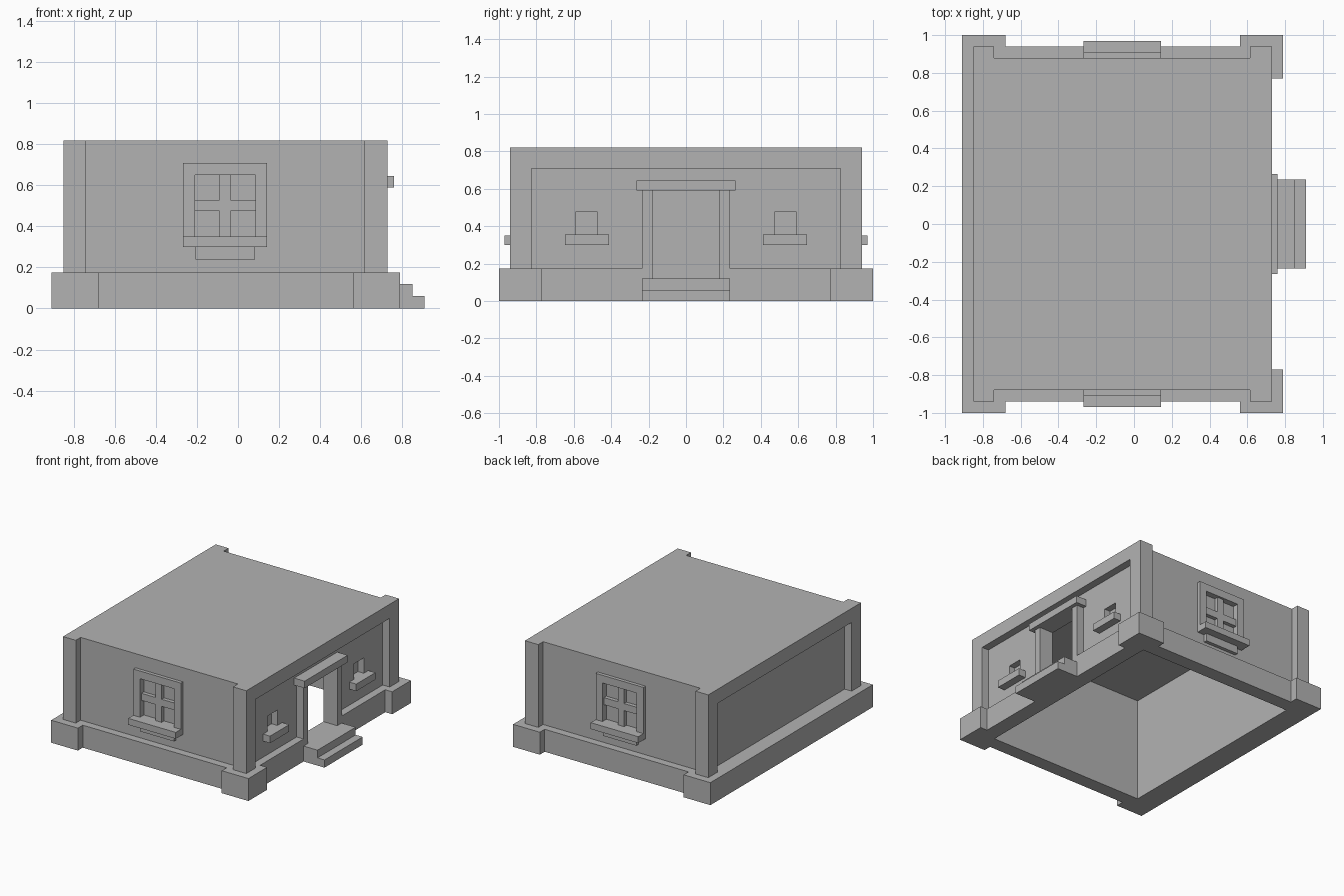
import bpy, bmesh
from mathutils import Vector

if "Cube" in bpy.data.objects:
    bpy.data.objects.remove(bpy.data.objects["Cube"])

grey = bpy.data.materials.new("stone grey")
grey.diffuse_color = (0.45, 0.45, 0.45, 1)
grey.use_nodes = True
grey.node_tree.nodes["Principled BSDF"].inputs["Base Color"].default_value = grey.diffuse_color


def prism(name, pts, lo, hi, axis="z"):
    """Extrude a flat outline: xy points along z, or xz points along y."""
    place = (lambda a, b, h: (a, b, h)) if axis == "z" else (lambda a, b, h: (a, h, b))
    bm = bmesh.new()
    face = bm.faces.new([bm.verts.new(place(a, b, lo)) for a, b in pts])
    ext = bmesh.ops.extrude_face_region(bm, geom=[face])["geom"]
    step = Vector(place(0, 0, hi - lo))
    bmesh.ops.translate(bm, vec=step, verts=[g for g in ext if isinstance(g, bmesh.types.BMVert)])
    bmesh.ops.recalc_face_normals(bm, faces=bm.faces)
    mesh = bpy.data.meshes.new(name)
    bm.to_mesh(mesh)
    bm.free()
    mesh.materials.append(grey)
    ob = bpy.data.objects.new(name, mesh)
    bpy.context.collection.objects.link(ob)
    return ob


def box(name, x, y, z):
    (x0, x1), (y0, y1) = sorted(x), sorted(y)
    return prism(name, [(x0, y0), (x1, y0), (x1, y1), (x0, y1)], z[0], z[1])


def cut(ob, *ranges):
    """Subtract a box and bake the result."""
    cutter = box("cutter", *ranges)
    cutter.hide_render = True
    mod = ob.modifiers.new("cut", "BOOLEAN")
    mod.operation, mod.solver, mod.object = "DIFFERENCE", "EXACT", cutter
    deps = bpy.context.evaluated_depsgraph_get()
    mesh = bpy.data.meshes.new_from_object(ob.evaluated_get(deps))
    ob.modifiers.clear()
    ob.data = mesh
    bpy.data.objects.remove(cutter)


def mirrored(half):
    return half + [(x, -y) for x, y in reversed(half)]


ROOM = ((-0.73, 0.61), (-0.83, 0.83))
WX = -0.0625                      # centre of the end windows

# Plinth with projecting corner blocks
plinth = prism("plinth", mirrored([(-0.91, -1), (-0.68, -1), (-0.68, -0.94), (0.56, -0.94),
                                   (0.56, -1), (0.79, -1), (0.79, -0.77), (0.73, -0.77)]), 0, 0.175)
cut(plinth, *ROOM, (-0.1, 0.3))
cut(plinth, (0.5, 0.85), (-0.18, 0.18), (0.12, 0.3))

# Walls, corner piers and flat roof
walls = prism("walls_and_roof", mirrored([(-0.85, -0.94), (-0.74, -0.94), (-0.74, -0.88),
                                          (0.615, -0.88), (0.615, -0.94), (0.73, -0.94)]), 0.175, 0.82)
cut(walls, *ROOM, (0, 0.81))
for x in ((0.67, 0.9), (-1, -0.79)):              # recessed long panels
    cut(walls, x, (-0.825, 0.825), (0.1, 0.71))
cut(walls, (0.5, 0.8), (-0.18, 0.18), (0.1, 0.59))  # doorway

# Windows on both short ends
for s, end in ((-1, "front"), (1, "back")):
    def part(name, x0, x1, out, z, inn=0.88):
        box(f"{end}_{name}", (WX + x0, WX + x1), (s * inn, s * out), z)
    cut(walls, (WX - 0.147, WX + 0.147), (s * 0.86, s * 1.1), (0.35, 0.65))
    part("frame_left", -0.205, -0.147, 0.907, (0.35, 0.71))
    part("frame_right", 0.147, 0.205, 0.907, (0.35, 0.71))
    part("frame_top", -0.147, 0.147, 0.907, (0.65, 0.71))
    part("sill", -0.205, 0.205, 0.97, (0.30, 0.35))
    part("apron", -0.145, 0.145, 0.907, (0.24, 0.30))
    part("mullion", -0.027, 0.027, 0.89, (0.35, 0.65), 0.86)
    for a, b in ((-0.147, -0.027), (0.027, 0.147)):
        part("glazing_bar", a, b, 0.89, (0.475, 0.53), 0.86)

# Small windows and jambs either side of the door
for s, side in ((-1, "left"), (1, "right")):
    cut(walls, (0.62, 0.9), (s * 0.472, s * 0.592), (0.355, 0.475))
    box(f"small_sill_{side}", (0.67, 0.73), (s * 0.413, s * 0.648), (0.30, 0.355))
    box(f"door_jamb_{side}", (0.67, 0.73), (s * 0.18, s * 0.235), (0.175, 0.59))

# Door lintel and steps
box("door_lintel", (0.67, 0.76), (-0.265, 0.265), (0.59, 0.645))
prism("door_steps", [(0.73, 0), (0.91, 0), (0.91, 0.06), (0.85, 0.06), (0.85, 0.12), (0.73, 0.12)],
      -0.235, 0.235, "y")
